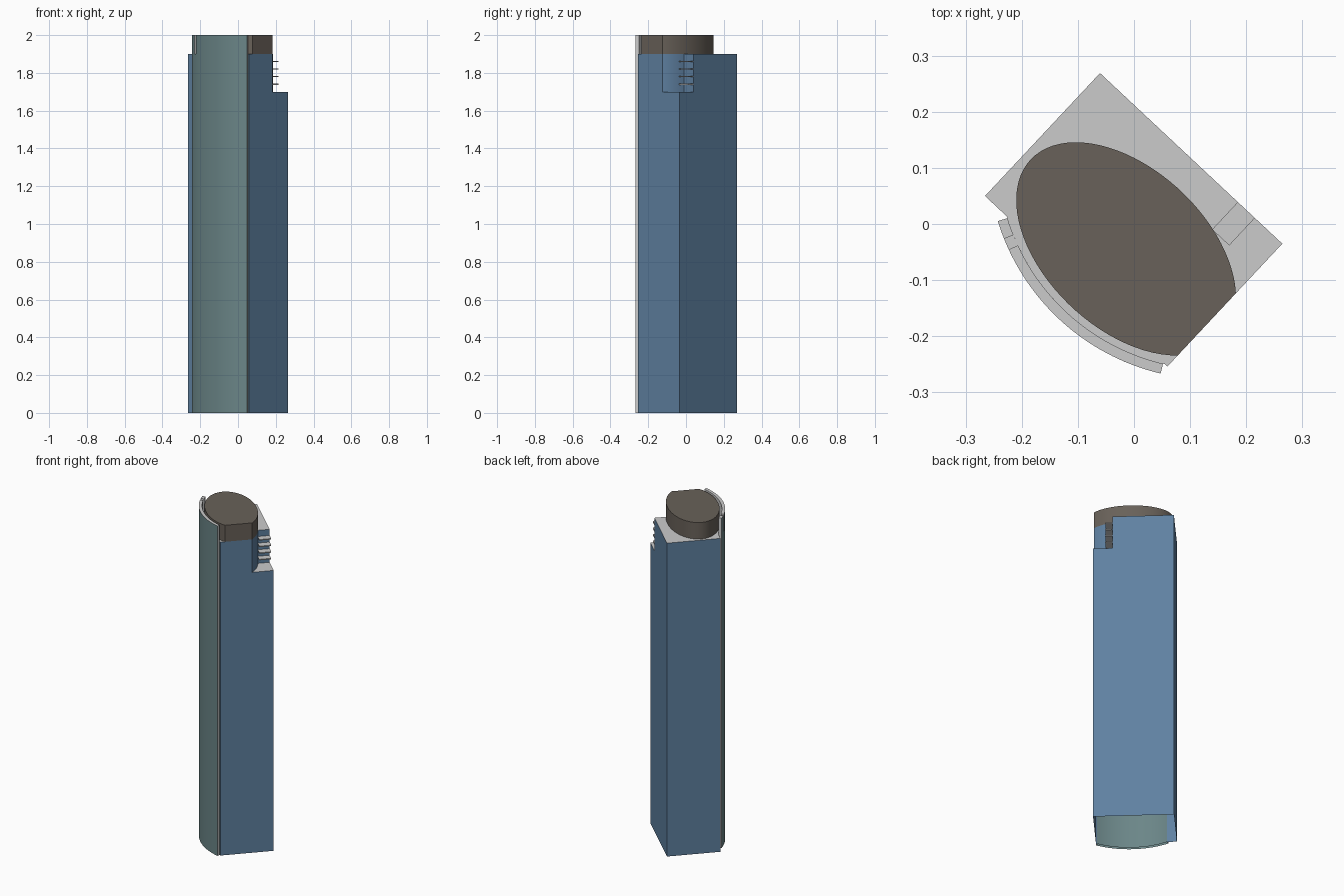
import bpy, bmesh, math

cube = bpy.data.objects.get("Cube")
if cube:
    bpy.data.objects.remove(cube, do_unlink=True)


def material(name, rgb):
    m = bpy.data.materials.new(name)
    m.use_nodes = True
    m.diffuse_color = (*rgb, 1)
    m.node_tree.nodes["Principled BSDF"].inputs["Base Color"].default_value = (*rgb, 1)
    return m


BLUE, TEAL, BROWN, GREY = range(4)
MATERIALS = [material("wall blue", (0.115, 0.22, 0.36)),
             material("screen teal", (0.147, 0.238, 0.246)),
             material("crown brown", (0.14, 0.12, 0.10)),
             material("pale grey", (0.6, 0.6, 0.6))]
PLAN_ANGLE = math.radians(-43.1)   # the plan is drawn square, then turned

# plan dimensions
U0, U1, V0, V1 = -0.228, 0.217, -0.145, 0.155
MID = 0.018                        # centre line of the curved bay
ARC_V, R_IN, R_OUT = 0.185, 0.382, 0.40
NOTCH_U = 0.109
ROOF, TOP, TERRACE = 1.9, 2.0, 1.7


def arc(radius, start, end, steps):
    """Points on the bay curve; angles in degrees from its middle."""
    angles = [math.radians(start + (end - start) * i / steps) for i in range(steps + 1)]
    return [(MID + radius * math.sin(a), ARC_V - radius * math.cos(a)) for a in angles]


def oval(start, end, steps):
    """Points on the core oval between two angles in radians."""
    angles = [start + (end - start) * i / steps for i in range(steps + 1)]
    return [(0.02 + 0.233 * math.cos(a), -0.042 + 0.142 * math.sin(a)) for a in angles]


def prism(name, outline, z0, z1, wall, cap, base=None):
    """Extrude a plan outline; wall(normal, middle) gives a colour or None to omit."""
    bm = bmesh.new()
    low = [bm.verts.new((u, v, z0)) for u, v in outline]
    high = [bm.verts.new((u, v, z1)) for u, v in outline]
    bm.faces.new(high).material_index = cap
    if base is not None:
        bm.faces.new(low[::-1]).material_index = base
    for i in range(len(low)):
        j = (i + 1) % len(low)
        d = low[j].co - low[i].co
        mid = (low[j].co + low[i].co) / 2
        colour = wall((d.y / d.length, -d.x / d.length), mid)
        if colour is not None:
            bm.faces.new((low[i], low[j], high[j], high[i])).material_index = colour
    mesh = bpy.data.meshes.new(name)
    bm.to_mesh(mesh)
    bm.free()
    for m in MATERIALS:
        mesh.materials.append(m)
    ob = bpy.data.objects.new(name, mesh)
    ob.rotation_euler.z = PLAN_ANGLE
    bpy.context.collection.objects.link(ob)
    bpy.ops.object.select_all(action='DESELECT')
    ob.select_set(True)
    bpy.context.view_layer.objects.active = ob
    bpy.ops.object.shade_smooth_by_angle(angle=math.radians(25))
    return ob


def radius_of(mid):
    return math.hypot(mid.x - MID, mid.y - ARC_V)


def block_wall(normal, mid):
    return TEAL if mid.y < V0 - 0.001 else BLUE


# main block with its bowed front, open underneath
bay_half = math.degrees(math.acos((ARC_V - V0) / R_IN))
bay = [(U0, V0)] + arc(R_IN, -bay_half, bay_half, 32) + [(U1, V0)]
prism("main_block", bay + [(U1, V1), (U0, V1)], 0, TERRACE, block_wall, GREY)

# upper block, cut back along the core oval at one corner
cut_end = math.acos((U1 - 0.02) / 0.233)
cut_start = math.acos((NOTCH_U - 0.02) / 0.233)
corner = oval(cut_end, cut_start, 10)
prism("upper_block", bay + corner + [(NOTCH_U, V1), (U0, V1)],
      TERRACE, ROOF, block_wall, GREY)

# oval crown, sliced flat at one end
prism("crown", oval(cut_end, 2 * math.pi - cut_end, 64), ROOF, TOP,
      lambda n, m: BROWN, BROWN)


# curved screen, rising above the roof with a narrow slot near one end
def screen_wall(normal, mid):
    return TEAL if radius_of(mid) > R_OUT - 0.002 else GREY


def lower_screen_wall(normal, mid):
    return None if radius_of(mid) < R_IN + 0.002 else screen_wall(normal, mid)


def screen_plan(start, end, steps):
    return arc(R_OUT, start, end, steps) + arc(R_IN, end, start, steps)


SPAN = 29.8
prism("screen", screen_plan(-SPAN, SPAN, 32), 0, ROOF, lower_screen_wall, GREY)
prism("screen_top", screen_plan(-22, SPAN, 28), ROOF, TOP, screen_wall, GREY)
prism("screen_top_end", screen_plan(-SPAN, -25, 3), ROOF, TOP, screen_wall, GREY)

# thin balcony slabs in the corner notch
for i in range(4):
    z = TERRACE + 0.04 * (i + 1)
    slab = [(NOTCH_U, 0.088), (0.15, 0.088), (0.15, V1), (NOTCH_U, V1)]
    prism(f"balcony_{i + 1}", slab, z - 0.003, z + 0.003, lambda n, m: GREY, GREY, GREY)
